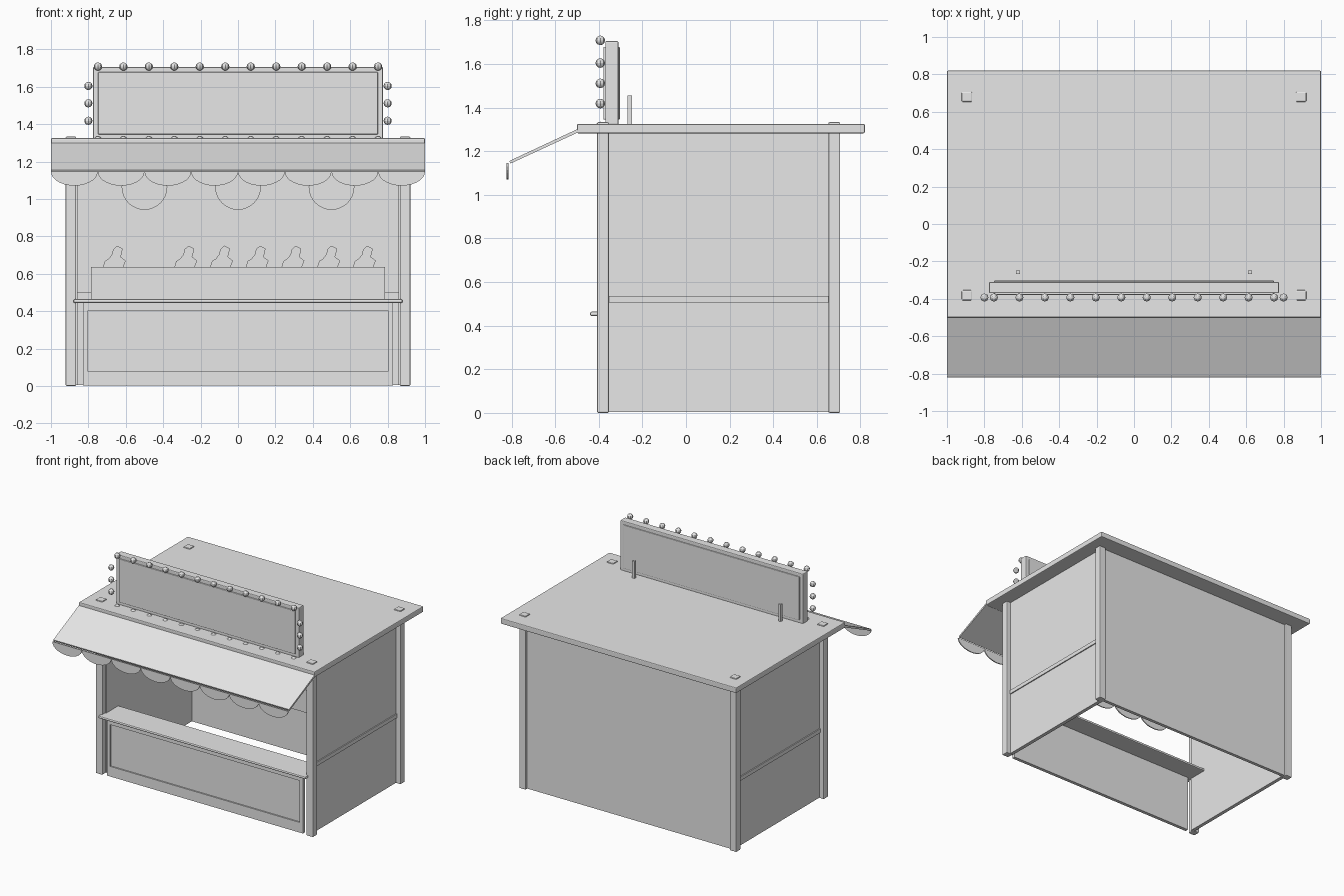
import bpy, bmesh, math
from mathutils import Matrix

if "Cube" in bpy.data.objects:
    bpy.data.objects.remove(bpy.data.objects["Cube"])

grey = bpy.data.materials.new("light grey")
grey.diffuse_color = (0.8, 0.8, 0.8, 1)
grey.use_nodes = True
grey.node_tree.nodes["Principled BSDF"].inputs["Base Color"].default_value = grey.diffuse_color


def finish(name, bm, bevel=0.0):
    bmesh.ops.recalc_face_normals(bm, faces=bm.faces[:])
    me = bpy.data.meshes.new(name)
    bm.to_mesh(me)
    bm.free()
    me.materials.append(grey)
    ob = bpy.data.objects.new(name, me)
    bpy.context.collection.objects.link(ob)
    if bevel:
        m = ob.modifiers.new("bevel", 'BEVEL')
        m.width = bevel
        m.segments = 2
    return ob


def box(name, x0, x1, y0, y1, z0, z1, bevel=0.0):
    bm = bmesh.new()
    mat = Matrix.Translation(((x0 + x1) / 2, (y0 + y1) / 2, (z0 + z1) / 2))
    mat = mat @ Matrix.Diagonal((x1 - x0, y1 - y0, z1 - z0, 1))
    bmesh.ops.create_cube(bm, size=1, matrix=mat)
    return finish(name, bm, bevel)


def plate(name, pts, thick):
    """Flat outline in x, z extruded along +y from y = 0."""
    bm = bmesh.new()
    f = bm.faces.new([bm.verts.new((x, 0, z)) for x, z in pts])
    r = bmesh.ops.extrude_face_region(bm, geom=[f])
    vs = [v for v in r['geom'] if isinstance(v, bmesh.types.BMVert)]
    bmesh.ops.translate(bm, verts=vs, vec=(0, thick, 0))
    return finish(name, bm)


# roof and corner posts poking slightly through it
box("roof", -1, 1, -0.5, 0.82, 1.282, 1.325, 0.006)
for sx, side in ((-1, "left"), (1, "right")):
    for y, end in ((-0.381, "front"), (0.68, "back")):
        x = sx * 0.893
        box(f"{end}_{side}_post", x - 0.028, x + 0.028, y - 0.027, y + 0.027, 0, 1.333, 0.006)
    # side wall with its rail
    a, b = sorted((sx * 0.857, sx * 0.885))
    box(f"{side}_wall", a, b, -0.37, 0.67, 0.005, 1.285)
    a, b = sorted((sx * 0.88, sx * 0.893))
    box(f"{side}_wall_rail", a, b, -0.36, 0.655, 0.505, 0.535)
    # sign strut on the roof
    x = sx * 0.62
    box(f"{side}_sign_strut", x - 0.01, x + 0.01, -0.268, -0.248, 1.32, 1.456)

box("back_wall", -0.87, 0.87, 0.665, 0.69, 0.005, 1.285)

# front panel with a recessed field
bm = bmesh.new()
bmesh.ops.create_cube(bm, size=1, matrix=Matrix.Translation((0, -0.387, 0.225))
                      @ Matrix.Diagonal((1.66, 0.026, 0.445, 1)))
bm.normal_update()
front = [f for f in bm.faces if f.normal.y < -0.9]
bmesh.ops.inset_region(bm, faces=front, thickness=0.037)
for v in front[0].verts:
    v.co.z = 0.08 if v.co.z < 0.2 else 0.40
r = bmesh.ops.extrude_face_region(bm, geom=front)
bmesh.ops.delete(bm, geom=front, context='FACES')
bmesh.ops.translate(bm, vec=(0, 0.01, 0),
                    verts=[v for v in r['geom'] if isinstance(v, bmesh.types.BMVert)])
finish("front_panel", bm)

box("counter", -0.88, 0.88, -0.44, -0.22, 0.444, 0.464, 0.008)

# back shelf with the target rail in front
box("back_shelf", -0.857, 0.857, 0.45, 0.665, 0.46, 0.5)
box("target_board", -0.787, 0.787, 0.435, 0.452, 0.46, 0.62)
box("target_board_trim", -0.787, 0.787, 0.43, 0.455, 0.617, 0.636)

# duck targets, the second one knocked flat
duck = [(-0.055, -0.03), (-0.06, 0.002), (-0.05, 0.033), (-0.03, 0.045), (-0.012, 0.068),
        (-0.006, 0.095), (0.015, 0.115), (0.045, 0.1), (0.042, 0.082), (0.035, 0.055),
        (0.062, 0.035), (0.05, 0.005), (0.048, -0.03)]
for i in range(8):
    ob = plate("duck_target", duck, 0.012)
    ob.location = (-0.662 + i * 0.191, 0.47, 0.635)
    if i == 1:
        ob.rotation_euler.x = -math.pi / 2
        ob.location.z = 0.6

# round targets on the back wall
for x in (-0.5, 0, 0.5):
    ring = [(0.122 * math.cos(t * math.pi / 16), 0.122 * math.sin(t * math.pi / 16)) for t in range(32)]
    ob = plate("round_target", ring, 0.015)
    ob.location = (x, 0.652, 1.064)

# sloping awning
bm = bmesh.new()
prof = [(-0.5, 1.30), (-0.81, 1.155), (-0.805, 1.143), (-0.495, 1.286)]
f = bm.faces.new([bm.verts.new((-1, y, z)) for y, z in prof])
r = bmesh.ops.extrude_face_region(bm, geom=[f])
bmesh.ops.translate(bm, vec=(2, 0, 0), verts=[v for v in r['geom'] if isinstance(v, bmesh.types.BMVert)])
finish("awning", bm)

# scalloped awning edge
for i in range(8):
    arc = [(0.125 * math.cos(t * math.pi / 14), -0.075 * math.sin(t * math.pi / 14)) for t in range(15)]
    ob = plate("awning_scallop", arc, 0.008)
    ob.location = (-0.875 + i * 0.25, -0.822, 1.146)

# sign board with raised panels on both faces
box("sign_frame", -0.775, 0.775, -0.37, -0.31, 1.32, 1.705, 0.006)
box("sign_panel", -0.748, 0.748, -0.379, -0.303, 1.345, 1.678, 0.004)

# bulbs around the sign
spots = [(-0.749 + i * 1.498 / 11, z) for i in range(12) for z in (1.708, 1.313)]
spots += [(sx * 0.8, z) for sx in (-1, 1) for z in (1.604, 1.511, 1.418)]
bm = bmesh.new()
for x, z in spots:
    bmesh.ops.create_uvsphere(bm, u_segments=8, v_segments=6, radius=0.022,
                              matrix=Matrix.Translation((x, -0.393, z)))
finish("sign_bulbs", bm)
